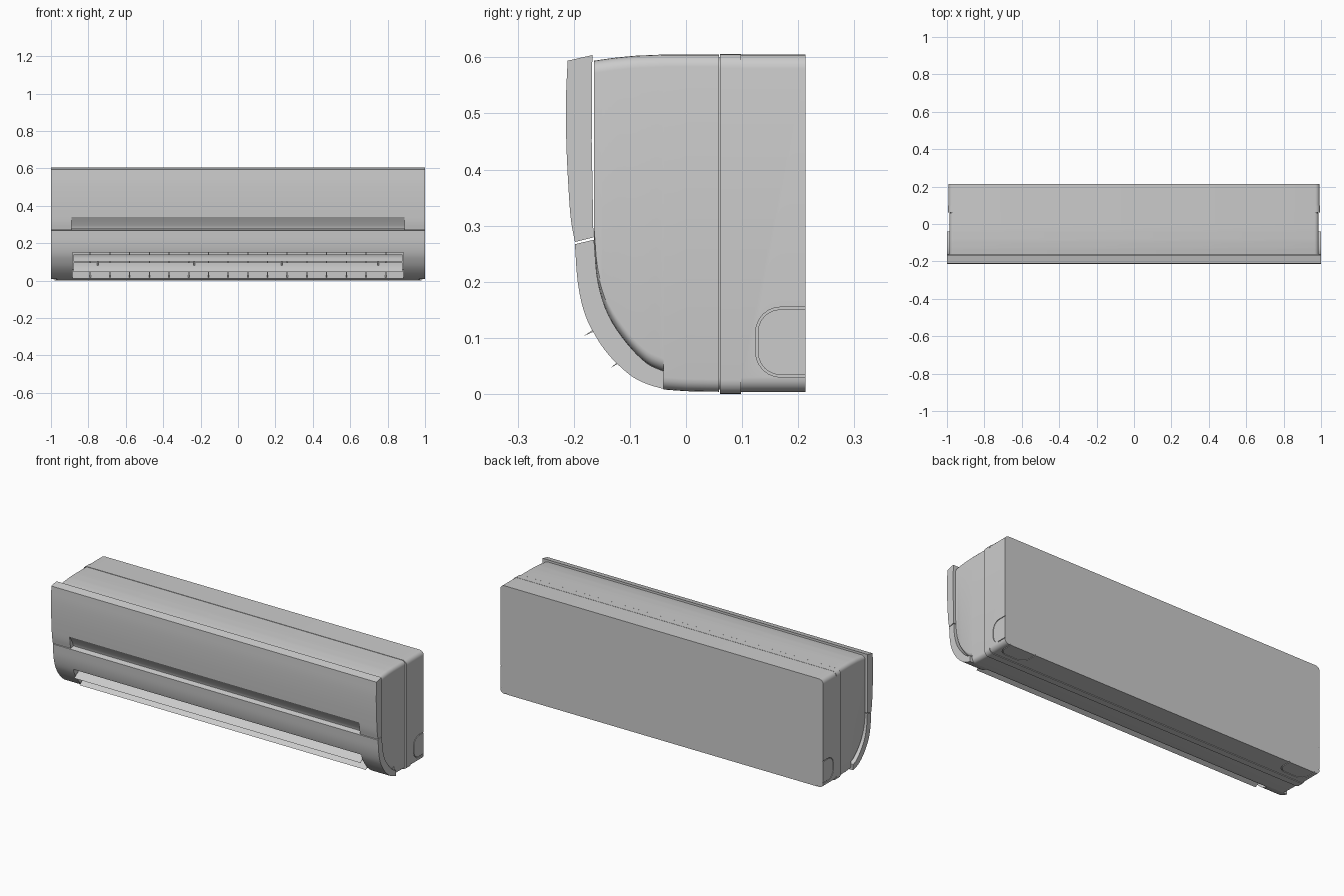
import bpy, bmesh, math
from mathutils import Vector

if "Cube" in bpy.data.objects:
    bpy.data.objects.remove(bpy.data.objects["Cube"])


def mesh_object(name, bm):
    bmesh.ops.recalc_face_normals(bm, faces=bm.faces[:])
    me = bpy.data.meshes.new(name)
    bm.to_mesh(me)
    bm.free()
    ob = bpy.data.objects.new(name, me)
    bpy.context.collection.objects.link(ob)
    return ob


def prism(name, pts, lo, hi, axis='X'):
    """Extrude a 2D outline: (y, z) along X, or (x, y) along Z."""
    place = (lambda p, t: (t, p[0], p[1])) if axis == 'X' else (lambda p, t: (p[0], p[1], t))
    bm = bmesh.new()
    a = [bm.verts.new(place(p, lo)) for p in pts]
    b = [bm.verts.new(place(p, hi)) for p in pts]
    bm.faces.new(a)
    bm.faces.new(b[::-1])
    n = len(pts)
    for i in range(n):
        bm.faces.new((a[i], a[(i + 1) % n], b[(i + 1) % n], b[i]))
    return mesh_object(name, bm)


def spline(pts, steps=5):
    """Catmull-Rom curve through 2D points."""
    p = [Vector(q) for q in pts]
    p = [2 * p[0] - p[1]] + p + [2 * p[-1] - p[-2]]
    out = []
    for i in range(1, len(p) - 2):
        a, b, c, d = p[i - 1:i + 3]
        for k in range(steps):
            t = k / steps
            out.append(0.5 * (2 * b + (c - a) * t + (2 * a - 5 * b + 4 * c - d) * t * t
                              + (3 * b - a - 3 * c + d) * t ** 3))
    return out + [p[-2]]


def shell(name, stations, half, r=0.022, seg=5):
    """Loft rounded rectangles in x-z through stations (y, bottom, top)."""
    bm = bmesh.new()
    rings = []
    for y, z0, z1 in stations:
        ring = []
        corners = ((half - r, z1 - r, 0), (r - half, z1 - r, 90),
                   (r - half, z0 + r, 180), (half - r, z0 + r, 270))
        for cx, cz, a0 in corners:
            for k in range(seg + 1):
                a = math.radians(a0 + 90 * k / seg)
                ring.append(bm.verts.new((cx + r * math.cos(a), y, cz + r * math.sin(a))))
        rings.append(ring)
    n = len(rings[0])
    for a, b in zip(rings, rings[1:]):
        for i in range(n):
            bm.faces.new((a[i], a[(i + 1) % n], b[(i + 1) % n], b[i]))
    bm.faces.new(rings[0])
    bm.faces.new(rings[-1][::-1])
    return mesh_object(name, bm)


def cut(ob, cutter):
    m = ob.modifiers.new("cut", 'BOOLEAN')
    m.operation = 'DIFFERENCE'
    m.solver = 'EXACT'
    m.object = cutter
    bpy.context.view_layer.objects.active = ob
    bpy.ops.object.modifier_apply(modifier=m.name)


def u_groove(y0, z0, z1, end, r=0.045, w=0.004):
    """Thin U-shaped outline, open towards +y."""
    def path(o):
        pts = [(end, z1 - o)]
        for cz, a0 in ((z1 - r, 90), (z0 + r, 180)):
            for k in range(7):
                a = math.radians(a0 + 15 * k)
                pts.append((y0 + r + (r - o) * math.cos(a), cz + (r - o) * math.sin(a)))
        return pts + [(end, z0 + o)]
    return path(0) + path(w)[::-1]


# Main casing: front shell, middle band, rear shell
tops = [(-0.164, 0.594), (-0.13, 0.599), (-0.09, 0.603), (-0.04, 0.605), (0.06, 0.605)]


def top_at(y):
    for (ya, za), (yb, zb) in zip(tops, tops[1:]):
        if y <= yb:
            return za + (zb - za) * (y - ya) / (yb - ya)
    return 0.605


inner = spline([(-0.164, 0.275), (-0.157, 0.2), (-0.138, 0.14), (-0.105, 0.09),
                (-0.07, 0.055), (-0.0405, 0.041)], 4)
stations = [(y, z, top_at(y)) for y, z in inner]
stations += [(-0.04, 0.008, 0.605), (0.0, 0.005, 0.605), (0.059, 0.004, 0.605)]
front_casing = shell("front_casing", stations, 0.987)
middle_band = shell("middle_band", [(0.061, 0.0, 0.606), (0.098, 0.0, 0.606)], 0.995, 0.025)
rear_casing = shell("rear_casing", [(0.098, 0.004, 0.605), (0.213, 0.004, 0.605)], 0.993, 0.025)
seam_core = shell("seam_core", [(0.05, 0.008, 0.6), (0.07, 0.008, 0.6)], 0.983)

# Upper front panel
outer_up = spline([(-0.211, 0.594), (-0.214, 0.52), (-0.213, 0.44), (-0.209, 0.36),
                   (-0.205, 0.31), (-0.198, 0.271)])
upper_panel = prism("upper_front_panel",
                    outer_up + [(-0.165, 0.279), (-0.168, 0.45), (-0.167, 0.604)], -1, 1)

# Lower front panel
outer_low = spline([(-0.198, 0.267), (-0.193, 0.2), (-0.182, 0.148), (-0.165, 0.11),
                    (-0.138, 0.07), (-0.1, 0.034), (-0.07, 0.018), (-0.04, 0.009)])
lower_panel = prism("lower_front_panel", outer_low + inner[::-1], -1, 1)

# Scooped grip recess above the panel seam
scoop = prism("scoop_cutter", [(-0.3, 0.26), (-0.174, 0.26), (-0.174, 0.278), (-0.182, 0.296),
                               (-0.194, 0.318), (-0.2075, 0.34), (-0.3, 0.345)], -0.89, 0.89)
cut(upper_panel, scoop)

# Air outlet opening
outlet = prism("outlet_cutter", [(-0.3, 0.149), (-0.17, 0.151), (-0.02, 0.19), (0.02, 0.17),
                                 (0.03, 0.06), (-0.07, 0.003), (-0.08, -0.05), (-0.3, -0.05)],
               -0.885, 0.885)
cut(lower_panel, outlet)
cut(front_casing, outlet)
cutters = [scoop, outlet]

# Pipe knock-out grooves on both sides and underneath
side = u_groove(0.124, 0.03, 0.155, 0.25)
under = [(x, y) for y, x in u_groove(0.124, 0.8, 0.96, 0.25)]
for s in (-1, 1):
    c = prism("side_groove_cutter", side, *sorted((s * 0.989, s * 1.1)))
    d = prism("under_groove_cutter", [(s * x, y) for x, y in under], -0.05, 0.008, 'Z')
    for k in (c, d):
        cut(rear_casing, k)
        cutters.append(k)

for c in cutters:
    bpy.data.objects.remove(c, do_unlink=True)

# Horizontal air flaps
parts = [front_casing, middle_band, rear_casing, seam_core, upper_panel, lower_panel]
flaps = {"upper_flap": ((-0.183, 0.103), (-0.142, 0.124), (-0.095, 0.140)),
         "lower_flap": ((-0.135, 0.046), (-0.10, 0.071), (-0.065, 0.098))}
for name, (a, b, c) in flaps.items():
    top = spline([a, (b[0], b[1] + 0.004), c], 4)
    low = spline([a, (b[0], b[1] - 0.003), c], 4)[1:-1]
    parts.append(prism(name, top + low[::-1], -0.88, 0.88))

# Flap brackets
for x in (-0.75, -0.235, 0.235, 0.75):
    parts.append(prism("flap_bracket", [(-0.115, 0.13), (-0.095, 0.135), (-0.075, 0.088),
                                        (-0.095, 0.08)], x - 0.004, x + 0.004))

# Vertical guide vanes inside the outlet
for i in range(16):
    x = -0.79 + i * 1.58 / 15
    parts.append(prism("guide_vane", [(-0.055, 0.175), (0.005, 0.172), (0.005, 0.052),
                                      (-0.055, 0.018)], x - 0.003, x + 0.003))

# Smooth shading with crisp edges
bpy.ops.object.select_all(action='DESELECT')
for ob in parts:
    ob.select_set(True)
bpy.context.view_layer.objects.active = parts[0]
bpy.ops.object.shade_smooth_by_angle(angle=math.radians(30))
